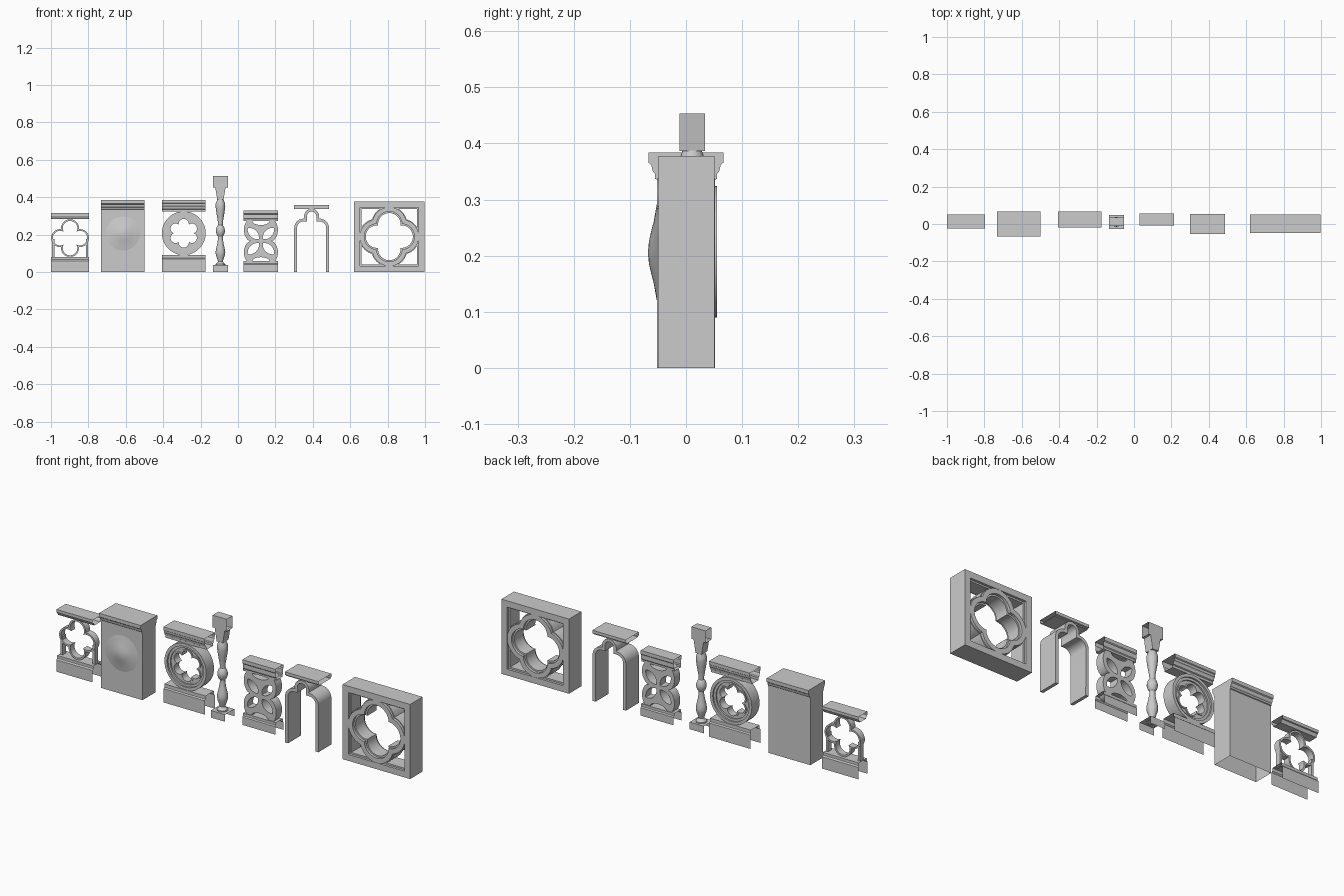
import bpy, bmesh
from math import sin, cos, pi, sqrt, radians

if "Cube" in bpy.data.objects:
    bpy.data.objects.remove(bpy.data.objects["Cube"])


def add(name, mesh):
    ob = bpy.data.objects.new(name, mesh)
    bpy.context.collection.objects.link(ob)
    bpy.ops.object.select_all(action='DESELECT')
    ob.select_set(True)
    bpy.context.view_layer.objects.active = ob
    bpy.ops.object.shade_smooth_by_angle(angle=radians(30))
    return ob


def plate(name, loops, y0, y1):
    """Filled XZ outline with holes, extruded from y0 to y1."""
    cu = bpy.data.curves.new(name, 'CURVE')
    cu.dimensions, cu.fill_mode = '2D', 'BOTH'
    cu.extrude = (y1 - y0) / 2
    for loop in loops:
        sp = cu.splines.new('POLY')
        sp.points.add(len(loop) - 1)
        for p, (x, z) in zip(sp.points, loop):
            p.co = (x, z, 0, 1)
        sp.use_cyclic_u = True
    tmp = bpy.data.objects.new("tmp", cu)
    bpy.context.collection.objects.link(tmp)
    bpy.context.view_layer.update()
    me = bpy.data.meshes.new_from_object(tmp.evaluated_get(bpy.context.evaluated_depsgraph_get()))
    bpy.data.objects.remove(tmp)
    for v in me.vertices:
        x, z, d = v.co
        v.co = (x, (y0 + y1) / 2 - d, z)
    return add(name, me)


def rail(name, x0, x1, prof, closed=False, ends=False):
    """(y, z) profile swept along x, with open ends by default."""
    bm = bmesh.new()
    a = [bm.verts.new((x0, y, z)) for y, z in prof]
    b = [bm.verts.new((x1, y, z)) for y, z in prof]
    n = len(prof)
    for i in range(n if closed else n - 1):
        j = (i + 1) % n
        bm.faces.new((a[i], a[j], b[j], b[i]))
    if ends:
        bm.faces.new(a[::-1])
        bm.faces.new(b)
    me = bpy.data.meshes.new(name)
    bm.to_mesh(me)
    bm.free()
    return add(name, me)


def sym(cy, half):
    """Mirror a bottom-to-top (half depth, z) profile about y = cy."""
    return [(cy - h, z) for h, z in half] + [(cy + h, z) for h, z in reversed(half)]


def lathe(name, prof, place, n=24):
    bm = bmesh.new()
    rings = [[bm.verts.new(place(r * cos(2 * pi * i / n), r * sin(2 * pi * i / n), h))
              for i in range(n)] for r, h in prof]
    for a, b in zip(rings, rings[1:]):
        for i in range(n):
            j = (i + 1) % n
            bm.faces.new((a[i], a[j], b[j], b[i]))
    bmesh.ops.remove_doubles(bm, verts=bm.verts, dist=1e-6)
    bmesh.ops.recalc_face_normals(bm, faces=bm.faces)
    me = bpy.data.meshes.new(name)
    bm.to_mesh(me)
    bm.free()
    return add(name, me)


def rect(cx, cz, hx, hz):
    return [(cx - hx, cz - hz), (cx + hx, cz - hz), (cx + hx, cz + hz), (cx - hx, cz + hz)]


def arc(cx, cz, r, a0, a1, n=12):
    return [(cx + r * cos(radians(a0 + (a1 - a0) * i / n)),
             cz + r * sin(radians(a0 + (a1 - a0) * i / n))) for i in range(n + 1)]


def circle(cx, cz, r):
    return arc(cx, cz, r, 0, 360, 64)[:-1]


def foil(cx, cz, n, d, r, per=24):
    """Outline of n overlapping lobes, first lobe pointing up."""
    pts = []
    for i in range(n * per):
        t = 2 * pi * i / (n * per)
        k = t - round(t * n / (2 * pi)) * 2 * pi / n
        rho = d * cos(k) + sqrt(max(0, r * r - (d * sin(k)) ** 2))
        pts.append((cx + rho * sin(t), cz + rho * cos(t)))
    return pts


# Small quatrefoil balustrade unit
X = -0.898
rail("quatrefoil_base", -1, -0.797, sym(.013, [(.037, 0), (.037, .06), (.031, .066), (.031, .08)]))
rail("quatrefoil_cap", -1, -0.797,
     sym(.013, [(.024, .283), (.028, .29), (.032, .298), (.037, .3), (.037, .315)]), True)
plate("quatrefoil_ring", [foil(X, .181, 4, .053, .048), foil(X, .181, 4, .053, .039)], -.004, .03)
for s in (-1, 1):
    plate("quatrefoil_post", [rect(X + s * .09, .125, .006, .05)], 0, .026)

# Solid pedestal with a dome, open underneath
rail("dome_pedestal", -.732, -.499,
     sym(0, [(.051, 0), (.051, .335), (.055, .337), (.055, .346), (.059, .35),
             (.062, .362), (.067, .366), (.067, .384)]), ends=True)
lathe("pedestal_dome", [(.091, -.051), (.075, -.054), (.055, -.0575), (.038, -.062), (.02, -.066), (0, -.068)],
      lambda a, b, h: (-.615 + a, h, .206 + b), 48)

# Round six-lobed window unit
X, Z = -.29, .207
rail("rosette_base", -.405, -.175, sym(.024, [(.04, 0), (.04, .07), (.034, .075), (.034, .092)]))
rail("rosette_cap", -.405, -.175,
     sym(.024, [(.026, .323), (.026, .335), (.031, .338), (.034, .35), (.038, .354),
                (.039, .365), (.043, .368), (.043, .384)]), True)
plate("rosette_outer_ring", [circle(X, Z, .117), circle(X, Z, .102)], -.007, .055)
plate("rosette_inner_ring", [circle(X, Z, .103), circle(X, Z, .09)], .001, .047)
plate("rosette_tracery", [circle(X, Z, .092), foil(X, Z, 6, .05, .027)], .008, .04)
plate("rosette_lip", [foil(X, Z, 6, .05, .034), foil(X, Z, 6, .05, .027)], .004, .044)

# Turned baluster with open-ended base and rail
X, Y = -.094, .011
rail("baluster_base", X - .04, X + .04, sym(Y, [(.037, 0), (.037, .036)]))
rail("baluster_rail", X - .04, X + .04, sym(Y, [(.023, .452), (.023, .513)]), True)
lathe("baluster_shaft",
      [(.026, .034), (.026, .042), (.018, .048), (.013, .056), (.017, .07), (.024, .09), (.026, .105),
       (.023, .125), (.017, .15), (.013, .175), (.013, .19), (.02, .2), (.024, .215), (.024, .225),
       (.02, .24), (.013, .25), (.013, .265), (.017, .29), (.022, .32), (.026, .35), (.025, .365),
       (.018, .385), (.014, .4)],
      lambda a, b, h: (X + a, Y + b, h))
bm = bmesh.new()
bmesh.ops.create_cube(bm, size=1)
for v in bm.verts:
    top = v.co.z > 0
    v.co = (X + v.co.x * (.056 if top else .034), Y + v.co.y * .046, .453 if top else .387)
me = bpy.data.meshes.new("baluster_neck")
bm.to_mesh(me)
bm.free()
add("baluster_neck", me)

# Pierced four-leaf panel with scalloped sides
X, Z = .1225, .165
rail("leaf_base", .03, .215, sym(.024, [(.032, 0), (.032, .04), (.027, .045), (.027, .058)]))
rail("leaf_cap", .03, .215,
     sym(.024, [(.025, .272), (.025, .282), (.028, .286), (.028, .308), (.032, .312), (.032, .33)]), True)
N = 48
side = [(.055 + .036 * sqrt(abs(sin(2 * pi * i / N))), .045 + .24 * i / N) for i in range(N + 1)]
loops = [[(X + h, z) for h, z in side] + [(X - h, z) for h, z in reversed(side)]]
for k in range(4):
    a = pi / 4 + k * pi / 2
    leaf = []
    for i in range(32):
        t = 2 * pi * i / 32
        u, w = .057 - .041 * cos(t), .021 * sin(t) * abs(sin(t)) ** .5
        leaf.append((X + u * cos(a) - w * sin(a), Z + u * sin(a) + w * cos(a)))
    loops.append(leaf)
for s in (-1, 1):
    loops.append([(X + x, Z + s * (.108 - z)) for x, z in
                  [(.046 * cos(pi * i / 16), .022 * sin(pi * i / 16)) for i in range(17)]])
plate("leaf_panel", loops, .001, .047)

# Trefoil-headed arch under a slab
X = .3935
half_out = [(.093, 0)] + arc(.043, .235, .05, 0, 90) + arc(0, .298, .04, -15, 90)
half_in = [(.077, 0)] + arc(.043, .235, .035, 0, 90) + [(.025, .27)] + arc(0, .298, .025, 0, 90)
outer = half_out + [(-x, z) for x, z in reversed(half_out[:-1])]
inner = half_in + [(-x, z) for x, z in reversed(half_in[:-1])]
plate("arch_band", [[(X + x, z) for x, z in outer + inner[::-1]]], -.052, .052)
rail("arch_slab", .3, .487, sym(0, [(.046, .336), (.046, .341), (.053, .343), (.053, .358)]), True)

# Large square quatrefoil block
X, Z = .809, .189
for y0, y1, k in ((-.049, .051, 0), (-.037, .039, .008)):
    e = .001 if k == 0 else .002
    plate("block_frame", [rect(X, Z, .189 - k / 2, .189 - k / 2), rect(X, Z, .157 - k, .157 - k)], y0, y1)
    plate("block_quatrefoil", [foil(X, Z, 4, .066, .092 + k / 2), foil(X, Z, 4, .066, .068 - k)],
          y0 + e, y1 - e)
